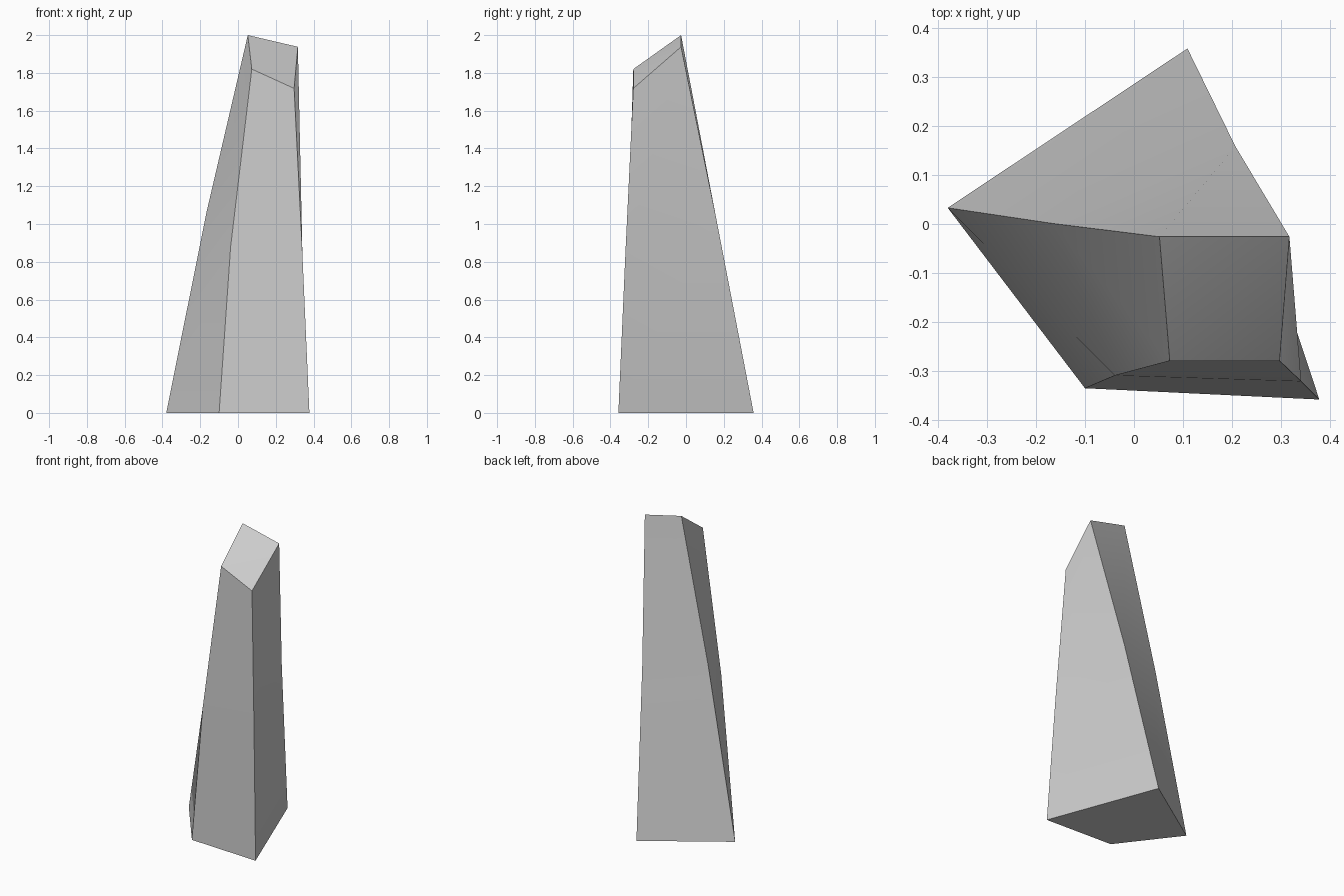
import bpy, bmesh, math

if "Cube" in bpy.data.objects:
    bpy.data.objects.remove(bpy.data.objects["Cube"])

# Four-sided cross-sections, listed left, front left, front right, back
RINGS = [
    [(-0.38, 0.033, 0), (-0.10, -0.335, 0), (0.378, -0.358, 0), (0.109, 0.358, 0)],
    [(-0.165, 0.001, 1.07), (-0.039, -0.309, 0.88), (0.341, -0.321, 0.84), (0.207, 0.158, 1.04)],
    [(0.052, -0.026, 2.0), (0.073, -0.279, 1.82), (0.297, -0.279, 1.718), (0.317, -0.026, 1.938)],
]

# Twisted, tapering shard lofted through the sections
bm = bmesh.new()
rings = [[bm.verts.new(p) for p in ring] for ring in RINGS]
for low, high in zip(rings, rings[1:]):
    for i in range(4):
        j = (i + 1) % 4
        bm.faces.new((low[i], low[j], high[j], high[i]))

# Base and slanted tip, creased from front left to back
bm.faces.new(rings[0][::-1])
a, b, c, d = rings[-1]
bm.faces.new((a, b, d))
bm.faces.new((b, c, d))
bmesh.ops.recalc_face_normals(bm, faces=bm.faces[:])

mesh = bpy.data.meshes.new("rock_shard")
bm.to_mesh(mesh)
bm.free()
shard = bpy.data.objects.new("rock_shard", mesh)
bpy.context.collection.objects.link(shard)

# Soft shading across the sides, sharp corners
bpy.context.view_layer.objects.active = shard
shard.select_set(True)
bpy.ops.object.shade_smooth_by_angle(angle=math.radians(30))
